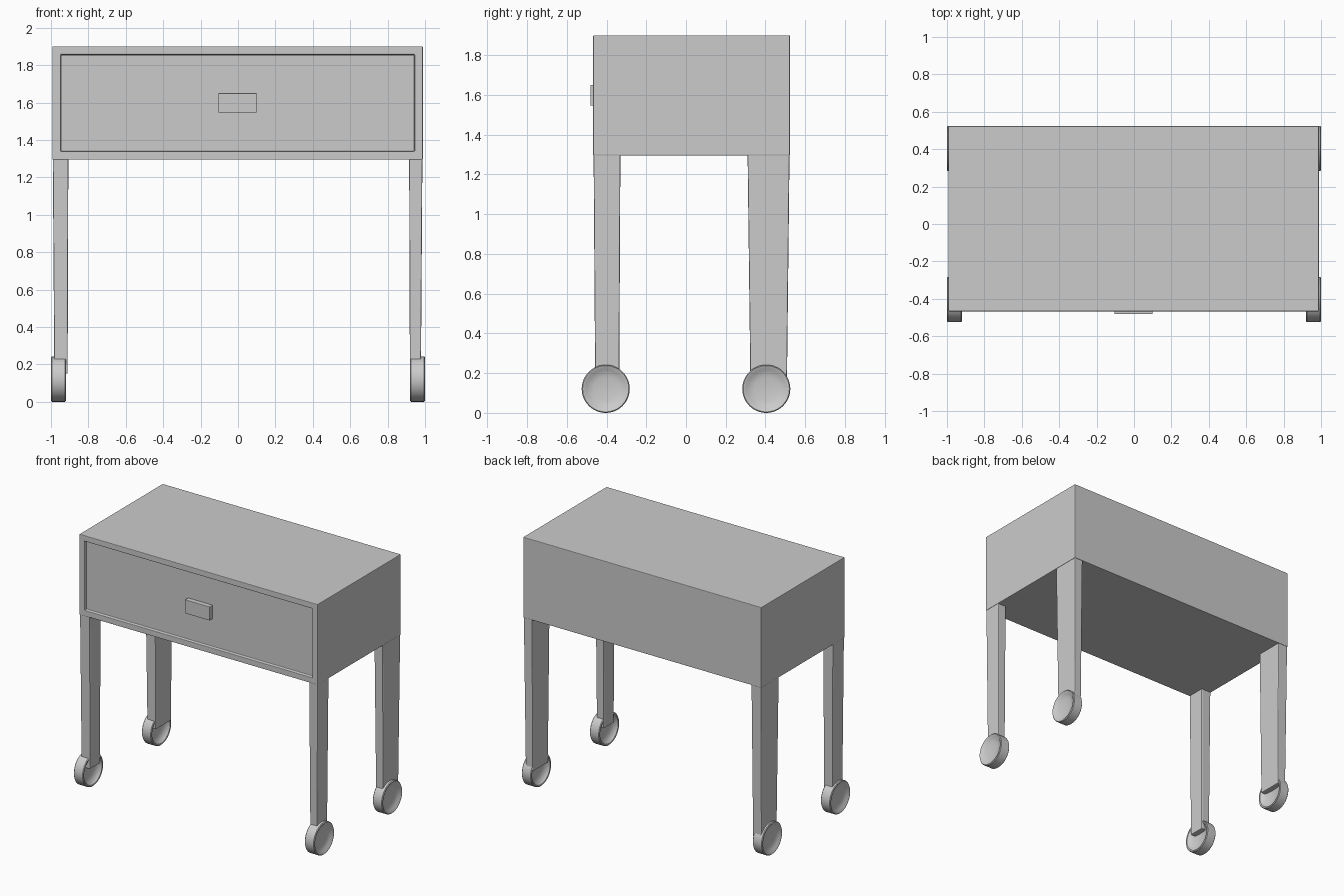
import bpy, bmesh, math
from mathutils import Vector

if "Cube" in bpy.data.objects:
    bpy.data.objects.remove(bpy.data.objects["Cube"])


def finish(name, bm, bevel=0.0, smooth=False):
    bmesh.ops.recalc_face_normals(bm, faces=bm.faces[:])
    mesh = bpy.data.meshes.new(name)
    bm.to_mesh(mesh)
    bm.free()
    ob = bpy.data.objects.new(name, mesh)
    bpy.context.collection.objects.link(ob)
    if bevel:
        mod = ob.modifiers.new("edge_bevel", 'BEVEL')
        mod.width = bevel
        mod.segments = 2
        mod.limit_method = 'ANGLE'
    if smooth:
        bpy.ops.object.select_all(action='DESELECT')
        ob.select_set(True)
        bpy.context.view_layer.objects.active = ob
        bpy.ops.object.shade_smooth_by_angle(angle=math.radians(35))
    return ob


def tapered_box(bottom, top, z0, z1):
    """Box whose bottom and top rectangles are (x0, x1, y0, y1)."""
    bm = bmesh.new()
    rings = []
    for (x0, x1, y0, y1), z in ((bottom, z0), (top, z1)):
        rings.append([bm.verts.new((x, y, z)) for x, y in
                      ((x0, y0), (x1, y0), (x1, y1), (x0, y1))])
    low, high = rings
    bm.faces.new(low[::-1])
    bm.faces.new(high)
    for i in range(4):
        j = (i + 1) % 4
        bm.faces.new((low[i], low[j], high[j], high[i]))
    bmesh.ops.recalc_face_normals(bm, faces=bm.faces[:])
    return bm


# Cabinet with a recessed drawer front
rect = (-0.992, 0.988, -0.467, 0.523)
bm = tapered_box(rect, rect, 1.295, 1.90)
bm.normal_update()
front = min(bm.faces, key=lambda f: f.normal.y)
bmesh.ops.inset_region(bm, faces=[front], thickness=0.061)
panel = bmesh.ops.inset_region(bm, faces=[front], thickness=0.004)
bmesh.ops.translate(bm, verts=front.verts[:], vec=Vector((0, 0.022, 0)))
finish("cabinet", bm, 0.004)

# Drawer handle
rect = (-0.105, 0.10, -0.481, -0.44)
finish("drawer_handle", tapered_box(rect, rect, 1.547, 1.65), 0.003)


def leg(name, side, inner, y_top, y_bottom):
    outer = 0.99 if side < 0 else 0.986
    xt = sorted((side * inner, side * outer))
    xb = sorted((side * (inner + 0.004), side * (outer - 0.008)))
    finish(name, tapered_box((*xb, *y_bottom), (*xt, *y_top), 0.15, 1.30), 0.006)


# Wheel: lathed profile (x, radius), dished on both faces
WHEEL = [(0.954, 0), (0.950, 0.06), (0.938, 0.095), (0.922, 0.107), (0.920, 0.116),
         (0.925, 0.121), (0.995, 0.121), (1.0, 0.116), (0.998, 0.107),
         (0.988, 0.095), (0.980, 0.06), (0.978, 0)]


def wheel(name, side, y, steps=48):
    bm = bmesh.new()
    verts = [bm.verts.new((side * x, y, 0.121 + r)) for x, r in WHEEL]
    edges = [bm.edges.new(p) for p in zip(verts, verts[1:])]
    bmesh.ops.spin(bm, geom=verts + edges, cent=(0, y, 0.121), axis=(1, 0, 0),
                   angle=math.tau, steps=steps)
    bmesh.ops.remove_doubles(bm, verts=bm.verts[:], dist=0.0005)
    finish(name, bm, smooth=True)


# Four legs on wheels: slim in front, wider behind
for side, label, inner in ((-1, "left", 0.907), (1, "right", 0.915)):
    leg("front_leg_" + label, side, inner, (-0.465, -0.33), (-0.457, -0.336))
    leg("back_leg_" + label, side, inner, (0.31, 0.521), (0.324, 0.508))
    wheel("front_wheel_" + label, side, -0.404)
    wheel("back_wheel_" + label, side, 0.404)
